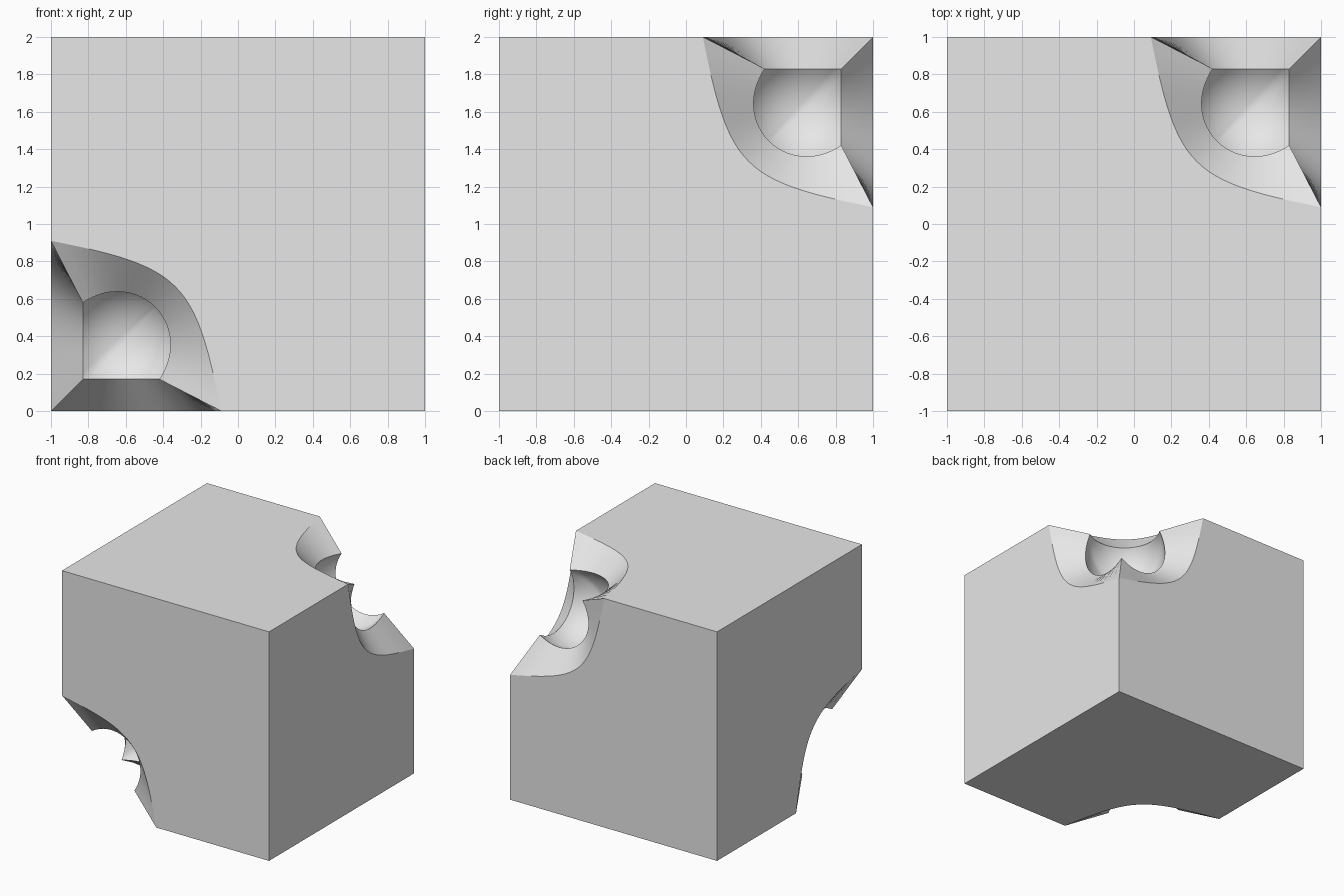
import bpy, bmesh
from mathutils import Vector

if "Cube" in bpy.data.objects:
    bpy.data.objects.remove(bpy.data.objects["Cube"])

N = 24            # steps along each bite curve
RINGS = 14        # rings in the spherical hollow
DEPTH = 0.17      # depth of the sloping rim
CENTRE = Vector((0.37, 0.37, 0.37))
POLE = Vector((1, 1, 1)).normalized()
RADIUS = 0.34


def curve(p0, p1, depth):
    """Symmetric cubic curve in the plane y = depth, from the z axis to the x axis."""
    p2, p3 = p1[::-1], p0[::-1]
    pts = []
    for i in range(N + 1):
        t = i / N
        s = 1 - t
        x, z = (s**3 * a + 3*s*s*t * b + 3*s*t*t * c + t**3 * d
                for a, b, c, d in zip(p0, p1, p2, p3))
        pts.append(Vector((x, depth, z)))
    return pts


def turn(p, k):
    """Cycle the axes k times (three-fold symmetry about the corner diagonal)."""
    for _ in range(k):
        p = Vector((p.z, p.x, p.y))
    return p


outer = curve((0, 0.91), (0.70, 0.77), 0)
inner = curve((DEPTH, 0.58), (0.463, 0.77), DEPTH)
bm = bmesh.new()


def add_face(pts, flip, smooth):
    if flip:      # opposite corner is the point reflection
        pts = [Vector((2, 2, 2)) - p for p in pts]
    face = bm.faces.new([bm.verts.new(p) for p in pts])
    face.smooth = smooth


def hollow(p, s):
    """Point on the hollow, s = 0 at the rim and 1 at the deepest point."""
    d = p - CENTRE
    n = d.normalized().slerp(POLE, s)
    return CENTRE + n * (d.length * (1 - s) + RADIUS * s)


for flip in (False, True):
    for k in range(3):
        # cube side with the bite outline cut out
        side = outer + [Vector((2, 0, 0)), Vector((2, 0, 2)), Vector((0, 0, 2))]
        add_face([turn(p, k) for p in side], flip, False)
        for i in range(N):
            # sloping rim
            quad = (outer[i], outer[i + 1], inner[i + 1], inner[i])
            add_face([turn(p, k) for p in quad], flip, True)
            # spherical hollow
            a, b = turn(inner[i], k), turn(inner[i + 1], k)
            for r in range(RINGS):
                s0, s1 = r / RINGS, (r + 1) / RINGS
                ring = [hollow(a, s0), hollow(b, s0), hollow(b, s1), hollow(a, s1)]
                if r == RINGS - 1:
                    ring = ring[:3]
                add_face(ring, flip, True)

bmesh.ops.remove_doubles(bm, verts=bm.verts, dist=1e-4)
bmesh.ops.recalc_face_normals(bm, faces=bm.faces)
# sharp folds around the cube sides and between rim and hollow
for e in bm.edges:
    flat = any(not f.smooth for f in e.link_faces)
    e.smooth = not flat and e.calc_face_angle(0) < 0.52
bmesh.ops.translate(bm, verts=bm.verts, vec=(-1, -1, 0))

mesh = bpy.data.meshes.new("bitten_cube")
bm.to_mesh(mesh)
bm.free()
cube = bpy.data.objects.new("bitten_cube", mesh)
bpy.context.collection.objects.link(cube)

grey = bpy.data.materials.new("light_grey")
grey.diffuse_color = (0.8, 0.8, 0.8, 1)
grey.use_nodes = True
grey.node_tree.nodes["Principled BSDF"].inputs["Base Color"].default_value = grey.diffuse_color
mesh.materials.append(grey)
